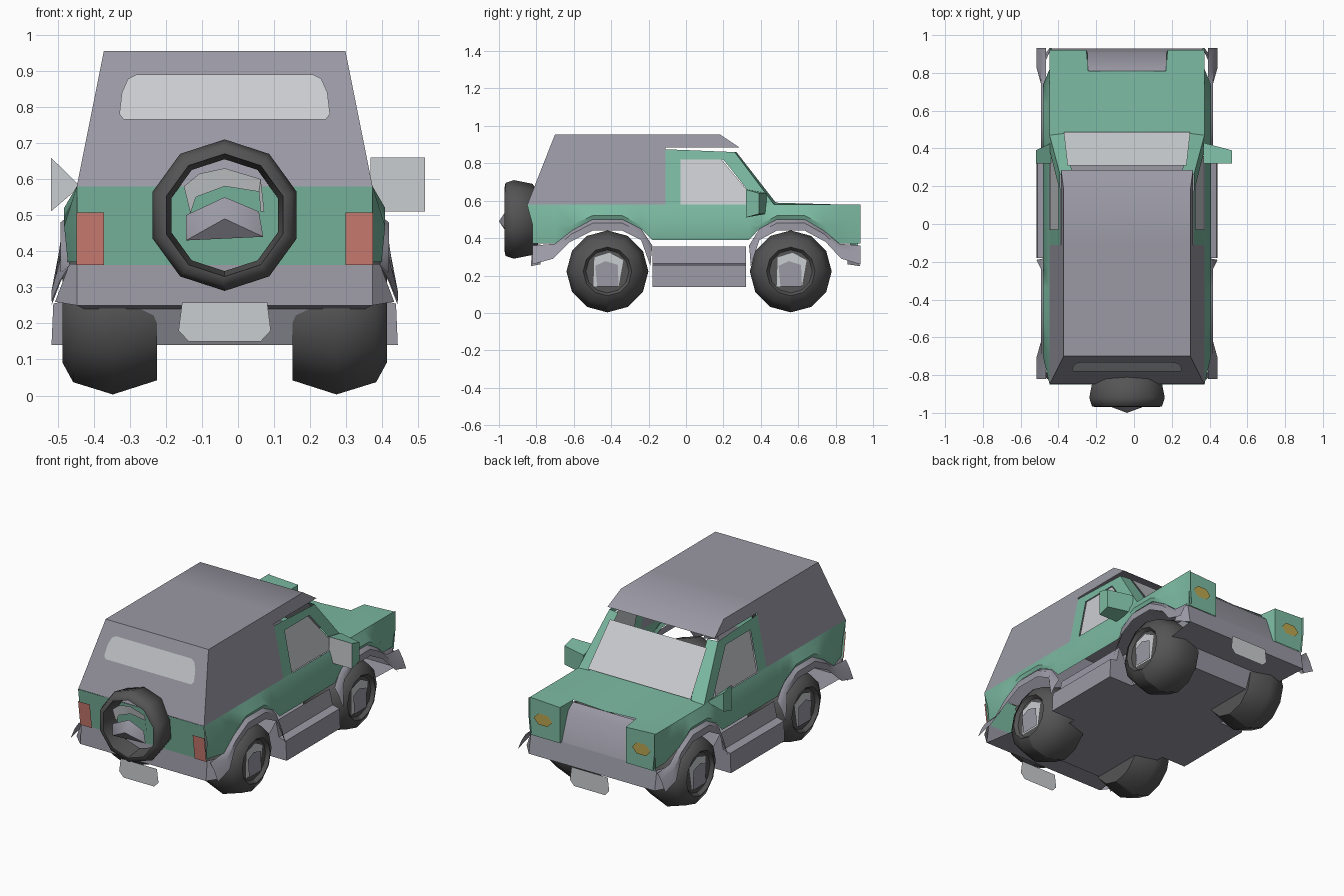
import bpy, math
from mathutils import Vector

old = bpy.data.objects.get("Cube")
if old:
    bpy.data.objects.remove(old)

MID = -0.037                      # body centre line
CORE = Vector((0, 0, 0.45))       # faces are turned away from here


def material(name, colour):
    mat = bpy.data.materials.new(name)
    mat.use_nodes = True
    mat.diffuse_color = (*colour, 1)
    mat.node_tree.nodes["Principled BSDF"].inputs["Base Color"].default_value = (*colour, 1)
    return mat


green = material("green paint", (0.2, 0.49, 0.36))
grey = material("grey trim", (0.325, 0.32, 0.375))
glass = material("pale glass", (0.59, 0.61, 0.63))
rubber = material("dark rubber", (0.09, 0.09, 0.09))
red = material("red lamp", (0.65, 0.22, 0.175))
amber = material("amber lamp", (0.5, 0.38, 0.08))


def build(name, mat, verts, faces, mirror=False, core=CORE, smooth=35):
    """Mesh object around the centre line, optionally mirrored in x."""
    fixed = []
    for face in faces:
        pts = [Vector(verts[i]) for i in face]
        normal = Vector()
        for a, b in zip(pts, pts[1:] + pts[:1]):
            normal += a.cross(b)
        centre = sum(pts, Vector()) / len(pts)
        fixed.append(face if normal.dot(centre - core) >= 0 else face[::-1])
    mesh = bpy.data.meshes.new(name)
    mesh.from_pydata(verts, [], fixed)
    mesh.materials.append(mat)
    obj = bpy.data.objects.new(name, mesh)
    bpy.context.collection.objects.link(obj)
    obj.location.x = MID
    if mirror:
        obj.modifiers.new("mirror", "MIRROR").merge_threshold = 0.001
    bpy.ops.object.select_all(action="DESELECT")
    obj.select_set(True)
    bpy.context.view_layer.objects.active = obj
    bpy.ops.object.shade_smooth_by_angle(angle=math.radians(smooth))
    return obj


def strips(name, mat, rows, mirror=False, core=CORE, smooth=35):
    """Skin a grid of equally long point rows."""
    n = len(rows[0])
    verts = [p for row in rows for p in row]
    faces = [[r * n + i, r * n + i + 1, (r + 1) * n + i + 1, (r + 1) * n + i]
             for r in range(len(rows) - 1) for i in range(n - 1)]
    return build(name, mat, verts, faces, mirror, core, smooth)


def panel(name, mat, pts, mirror=False, core=CORE):
    return build(name, mat, pts, [list(range(len(pts)))], mirror, core)


def lathe(name, mat, profile, place, core, sides=10, mirror=False):
    """Turn (depth, radius) points; place maps depth, u, v to a point."""
    rows = []
    for depth, radius in profile:
        angles = [math.tau * k / sides for k in range(sides + 1)]
        rows.append([place(depth, radius * math.sin(a), -radius * math.cos(a)) for a in angles])
    return strips(name, mat, rows, mirror, core, smooth=62)


def wide(z):
    """Half width of the tapering cabin at height z."""
    return 0.41 - 0.2 * (z - 0.58)


# Wheel arches: offset from axle, outer height, inner offset, inner height
ARCH = [(-0.4, 0.36, -0.4, 0.26), (-0.28, 0.37, -0.29, 0.29), (-0.19, 0.44, -0.2, 0.38),
        (-0.08, 0.5, -0.08, 0.44), (0.08, 0.5, 0.08, 0.44), (0.18, 0.45, 0.18, 0.39),
        (0.24, 0.36, 0.23, 0.25)]
AXLES = {"rear": (-0.42, 1), "front": (0.56, -0.93)}

# Body sides with a slight bulge, open along the arches
lower = []
for axle, way in AXLES.values():
    edge = [(axle + way * a[0], max(a[1], 0.37)) for a in ARCH]
    edge[-1] = (edge[-1][0], 0.39)
    lower += sorted(edge)
rows = []
for y, z in lower:
    bulge = 0.41 if abs(y) > 0.8 else 0.445
    rows.append([(0.41, y - 0.03 * (y < -0.8), 0.58), (bulge, y, max(0.47, z + 0.02)),
                 (bulge - 0.01, y, z)])
strips("body_side", green, rows, mirror=True)

# Arch flares, spreading out where they come low
for end, (axle, way) in AXLES.items():
    rows = [[(0.43, axle + way * a, z), (0.455, axle + way * (a + b) / 2, (z + w) / 2 + 0.01),
             (0.48 if w < 0.3 else 0.455, axle + way * b, w)] for a, z, b, w in ARCH]
    strips(end + "_arch_flare", grey, rows, mirror=True, core=Vector((0, axle, 0.22)))

# Tail panel, bonnet, fender fronts and grille
panel("tail_panel", green, [(-0.41, -0.82, 0.36), (0.41, -0.82, 0.36),
                            (0.41, -0.85, 0.58), (-0.41, -0.85, 0.58)])
strips("bonnet", green, [[(0, 0.46, 0.59), (0.205, 0.46, 0.59), (0.41, 0.44, 0.58)],
                         [(0, 0.81, 0.565), (0.205, 0.81, 0.575), (0.41, 0.81, 0.58)]], mirror=True)
strips("fender_nose", green, [[(0.205, 0.81, 0.575), (0.41, 0.81, 0.58)],
                              [(0.215, 0.92, 0.57), (0.41, 0.92, 0.58)],
                              [(0.215, 0.92, 0.36), (0.41, 0.92, 0.36)]], mirror=True)
panel("fender_inner_wall", green, [(0.205, 0.81, 0.575), (0.215, 0.92, 0.57), (0.215, 0.92, 0.36),
                                   (0.205, 0.88, 0.36)], mirror=True, core=Vector((1, 0.8, 0.4)))
strips("grille", grey, [[(0, 0.81, 0.565), (0.21, 0.81, 0.565)],
                        [(0, 0.85, 0.53), (0.21, 0.85, 0.53)],
                        [(0, 0.91, 0.36), (0.21, 0.91, 0.36)]], mirror=True)

# Bumpers and hull underneath
for end, y, lip in (("rear", -0.82, -0.83), ("front", 0.91, 0.93)):
    strips(end + "_bumper", grey, [[(0, y, 0.365), (0.41, y, 0.365), (0.43, y * 0.95, 0.365)],
                                   [(0, lip, 0.25), (0.41, lip, 0.25), (0.47, y * 0.95, 0.26)]],
           mirror=True)
floor = [(-0.83, 0.25, 0.41), (-0.61, 0.24, 0.39), (-0.57, 0.14, 0.32), (-0.19, 0.14, 0.32),
         (0.32, 0.14, 0.32), (0.7, 0.14, 0.32), (0.74, 0.24, 0.39), (0.93, 0.25, 0.41)]
strips("underside", grey, [[(0, y, z), (w, y, z)] for y, z, w in floor], mirror=True)
SILL = [(0.41, 0.355), (0.43, 0.265), (0.475, 0.255), (0.48, 0.14), (0.3, 0.14)]
strips("running_board", grey, [[(x, y, z) for y in (-0.18, 0.32)] for x, z in SILL], mirror=True,
       core=Vector((0.35, 0.07, 0.22)))
for end, y in (("rear", -0.18), ("front", 0.32)):
    panel("running_board_" + end, grey, [(x, y, z) for x, z in SILL], mirror=True)

# Hard top with front visor
top, brim, tail = 0.955, 0.885, -0.848
strips("hard_top_side", grey, [[(wide(0.58), tail, 0.58), (wide(0.58), -0.11, 0.58)],
                               [(wide(brim), -0.728, brim), (wide(brim), -0.11, brim)],
                               [(wide(top), -0.7, top), (wide(top), -0.11, top)]], mirror=True)
strips("hard_top_roof", grey, [[(0, y, z), (wide(z), y, z)] for y, z in
                               ((tail, 0.58), (-0.7, top), (-0.11, top), (0.18, top), (0.285, brim))],
       mirror=True)
panel("roof_rail", grey, [(wide(z), y, z) for y, z in
                          ((-0.11, brim), (0.285, brim), (0.18, top), (-0.11, top))], mirror=True)


def tailgate(x, z):
    return (x, tail + 0.395 * (z - 0.58) - 0.006, z)


panel("rear_window", glass, [tailgate(x, z) for x, z in
      ((-0.28, 0.765), (0.28, 0.765), (0.292, 0.78), (0.285, 0.84), (0.268, 0.878), (0.245, 0.89),
       (-0.245, 0.89), (-0.268, 0.878), (-0.285, 0.84), (-0.292, 0.78))])

# Cabin frame, side glass and windscreen
outline = {"rear_pillar": ((-0.11, 0.58), (-0.03, 0.58), (-0.03, 0.82), (-0.11, 0.875)),
           "door_header": ((-0.11, 0.875), (-0.03, 0.82), (0.2, 0.82), (0.26, 0.86)),
           "front_pillar": ((0.2, 0.82), (0.26, 0.86), (0.47, 0.58), (0.39, 0.58))}
for name, pts in outline.items():
    panel(name, green, [(wide(z), y, z) for y, z in pts], mirror=True)
panel("side_window", glass, [(wide(z) - 0.006, y, z) for y, z in
                             ((-0.03, 0.58), (-0.03, 0.82), (0.19, 0.82), (0.34, 0.64), (0.36, 0.58))],
      mirror=True)
panel("windscreen_post", green, [(0.41, 0.47, 0.58), (0.354, 0.26, 0.86), (0.29, 0.27, 0.86),
                                 (0.33, 0.48, 0.59)], mirror=True)
panel("windscreen", glass, [(-0.335, 0.488, 0.6), (0.335, 0.488, 0.6),
                            (0.315, 0.31, 0.83), (-0.315, 0.31, 0.83)])

# Boxy door mirror at +x, wedge shaped one at -x
near = [(0.405, 0.32, 0.51), (0.555, 0.32, 0.51), (0.555, 0.32, 0.66), (0.405, 0.32, 0.66)]
far = [(0.405, 0.43, 0.53), (0.555, 0.39, 0.53), (0.555, 0.39, 0.64), (0.405, 0.43, 0.64)]
shell = [[i, (i + 1) % 4, (i + 1) % 4 + 4, i + 4] for i in range(4)] + [[4, 5, 6, 7]]
build("left_mirror_shell", green, near + far, shell, core=Vector((0.48, 0.36, 0.585)))
panel("left_mirror_glass", glass, near, core=Vector((0, 1, 0.58)))
wedge = [(-0.482, 0.32, 0.51), (-0.482, 0.32, 0.66), (-0.4, 0.32, 0.58)]
back = [(-0.482, 0.39, 0.53), (-0.482, 0.39, 0.64), (-0.4, 0.43, 0.58)]
build("right_mirror_shell", green, wedge + back,
      [[i, (i + 1) % 3, (i + 1) % 3 + 3, i + 3] for i in range(3)] + [[3, 4, 5]],
      core=Vector((-0.455, 0.36, 0.583)))
panel("right_mirror_glass", glass, wedge, core=Vector((0, 1, 0.58)))

# Lamps and number plates
panel("tail_lamp", red, [(0.335, -0.828, 0.362), (0.411, -0.828, 0.362),
                         (0.411, -0.848, 0.508), (0.335, -0.848, 0.508)], mirror=True)
panel("head_lamp", amber, [(0.32 + 0.06 * math.cos(k * math.tau / 6), 0.926,
                            0.47 + 0.038 * math.sin(k * math.tau / 6)) for k in range(6)], mirror=True)
for end, y in (("rear", -0.87), ("front", 0.95)):
    panel(end + "_plate", glass, [(x, y, z) for x, z in
          ((-0.1, 0.15), (0.1, 0.15), (0.128, 0.18), (0.118, 0.258), (-0.118, 0.258), (-0.128, 0.18))])

# Road wheels
TYRE = [(0.188, 0.001), (0.188, 0.18), (0.31, 0.219), (0.42, 0.185), (0.45, 0.13), (0.43, 0.115),
        (0.43, 0.001)]
HUB = [(-0.075, -0.08), (0.06, -0.08), (0.085, 0.06), (0.01, 0.1), (-0.07, 0.075)]
CAP = [(-0.055, -0.08), (0.06, -0.08), (0.055, 0.035), (-0.01, 0.055), (-0.065, 0.03)]
for end, (axle, way) in AXLES.items():
    def at_axle(depth, u, v):
        return (depth, axle + u, 0.222 + v)
    lathe(end + "_tyre", rubber, TYRE, at_axle, Vector((0.31, axle, 0.22)), sides=12, mirror=True)
    panel(end + "_hub", glass, [at_axle(0.435, u, v) for u, v in HUB], mirror=True)
    panel(end + "_hub_cap", grey, [at_axle(0.442, u, v) for u, v in CAP], mirror=True)


# Spare wheel on the tail
def at_tail(depth, u, v):
    return (u, depth, 0.5 + v)


lathe("spare_tyre", rubber, [(-0.79, 0.14), (-0.82, 0.19), (-0.92, 0.21), (-0.965, 0.195),
                             (-0.97, 0.17), (-0.86, 0.155)], at_tail, Vector((0, -0.88, 0.5)))
arch = [(-0.113, 0.08), (-0.07, 0.115), (0, 0.13), (0.1, 0.1), (0.11, 0.01)]
inner = [(-0.095, 0.005), (-0.08, 0.05), (0, 0.08), (0.095, 0.065), (0.1, 0.01)]
strips("spare_rim", glass, [[at_tail(-0.955, *p) for p in arch], [at_tail(-0.945, *p) for p in inner]])
cap = [(-0.107, -0.07), (0.107, -0.06), (0.095, 0.01), (0, 0.05), (-0.107, 0)]
build("spare_hub", grey, [at_tail(-0.96, *p) for p in cap] + [at_tail(-1, 0, -0.01)],
      [[i, (i + 1) % 5, 5] for i in range(5)], core=Vector((0, -0.85, 0.5)))
